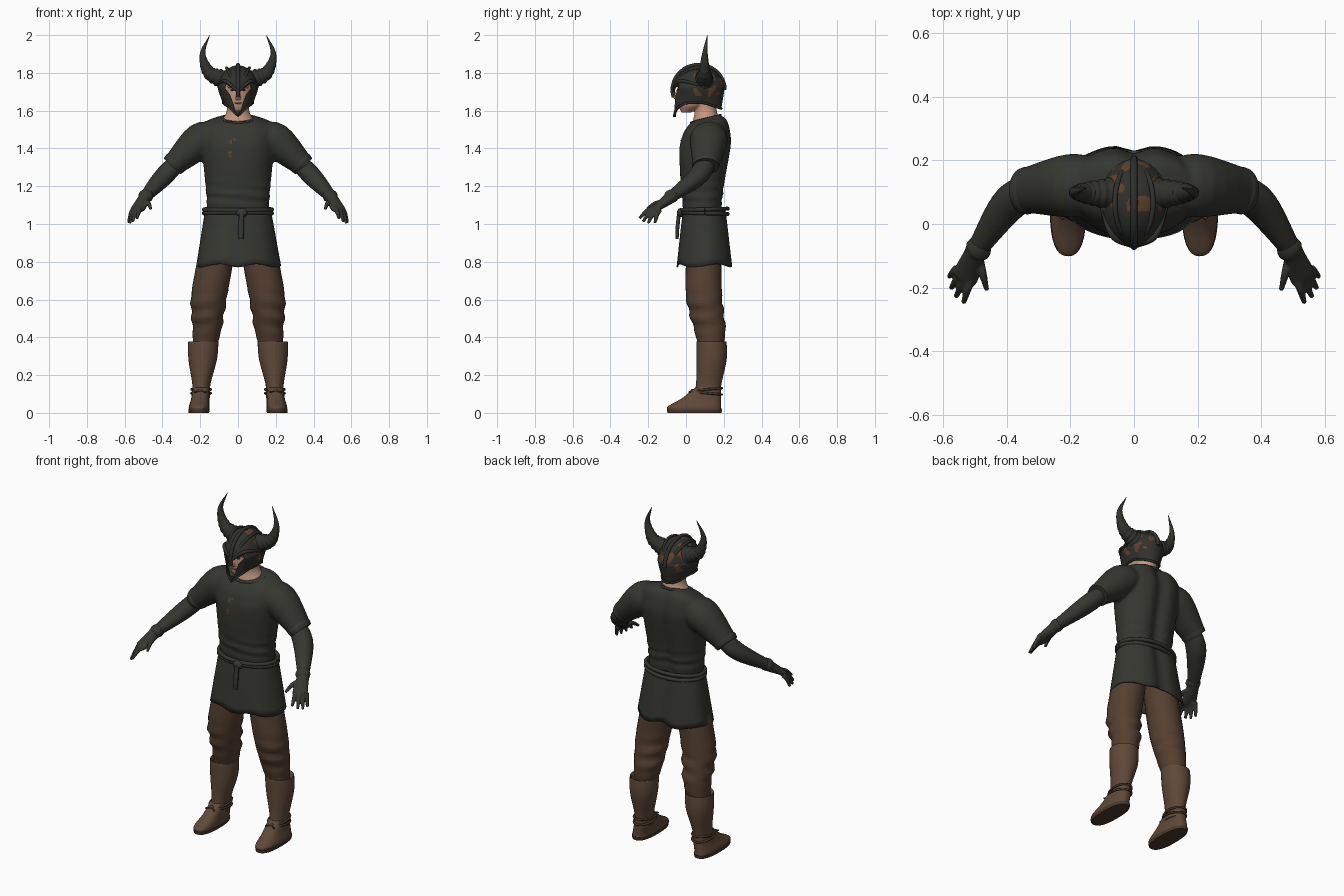
import bpy, bmesh, math, random
from mathutils import Vector, Matrix, noise

random.seed(4)
if "Cube" in bpy.data.objects:
    bpy.data.objects.remove(bpy.data.objects["Cube"])
ACROSS, FORE, UP = Vector((1, 0, 0)), Vector((0, 1, 0)), Vector((0, 0, 1))


def material(name, *rgb):
    mat = bpy.data.materials.new(name)
    mat.use_nodes = True
    mat.diffuse_color = (*rgb, 1)
    mat.node_tree.nodes["Principled BSDF"].inputs["Base Color"].default_value = (*rgb, 1)
    return mat


CLOTH = material("dark green cloth", .036, .038, .03)
IRON = material("dark iron", .03, .031, .026)
RUST = material("rust", .12, .055, .025)
PANTS = material("brown wool", .09, .05, .03)
LEATHER = material("boot leather", .115, .066, .04)
SOLE = material("sole leather", .07, .04, .024)
SKIN = material("skin", .56, .31, .21)
LIPS = material("dark lips", .3, .13, .09)


def smooth_rows(rows, steps):
    """Evenly stepped smooth curve through the rows."""
    knots = [Vector(row) for row in rows]
    knots = [2 * knots[0] - knots[1]] + knots + [2 * knots[-1] - knots[-2]]
    out = []
    for before, start, end, after in zip(knots, knots[1:], knots[2:], knots[3:]):
        leave, arrive = (end - before) / 2, (after - start) / 2
        for i in range(steps):
            t = i / steps
            ease = t * t * (3 - 2 * t)
            out.append(start.lerp(end, ease) + leave * t * (1 - t) ** 2 - arrive * t * t * (1 - t))
    return out + [knots[-2]]


def loft(bm, rows, side=None, sides=32, steps=4, power=1, warp=None, caps=True):
    """Rows are x, y, z and two radii; rings are level, or square to the path if side is given."""
    rows = smooth_rows(rows, steps)
    rings = []
    for i, row in enumerate(rows):
        centre, u, v = row.to_3d() if len(row) == 3 else Vector(row[:3]), ACROSS, FORE
        if side:
            along = Vector(rows[min(i + 1, len(rows) - 1)][:3]) - Vector(rows[max(i - 1, 0)][:3])
            u = along.cross(side).normalized()
            v = u.cross(along).normalized()
        ring = []
        for k in range(sides):
            c, s = math.cos(math.tau * k / sides), math.sin(math.tau * k / sides)
            point = centre + u * math.copysign(abs(c) ** power, c) * max(row[3], .001) \
                + v * math.copysign(abs(s) ** power, s) * max(row[4], .001)
            ring.append(bm.verts.new(warp(point) if warp else point))
        rings.append(ring)
    for low, high in zip(rings, rings[1:]):
        for k in range(sides):
            bm.faces.new((low[k], low[k - 1], high[k - 1], high[k]))
    if caps:
        bm.faces.new(rings[0])
        bm.faces.new(rings[-1][::-1])


def ball(bm, at, *size):
    bmesh.ops.create_uvsphere(bm, u_segments=16, v_segments=8, radius=1,
                              matrix=Matrix.Translation(at) @ Matrix.Diagonal((*size, 1)))


def finish(name, bm, *mats, mirror=False, voxel=0):
    bmesh.ops.recalc_face_normals(bm, faces=bm.faces)
    mesh = bpy.data.meshes.new(name)
    bm.to_mesh(mesh)
    bm.free()
    ob = bpy.data.objects.new(name, mesh)
    bpy.context.collection.objects.link(ob)
    for mat in mats:
        mesh.materials.append(mat)
    bpy.context.view_layer.objects.active = ob
    ob.select_set(True)
    bpy.ops.object.shade_smooth_by_angle(angle=math.radians(50))
    ob.select_set(False)
    if mirror:
        ob.modifiers.new("mirror", "MIRROR")
    if voxel:
        blend = ob.modifiers.new("blend", "REMESH")
        blend.mode, blend.voxel_size, blend.use_smooth_shade = "VOXEL", voxel, True
        soften = ob.modifiers.new("soften", "SMOOTH")
        soften.factor, soften.iterations = .5, 5
    return ob


def part(name, mat, rows, mirror=False, **options):
    bm = bmesh.new()
    loft(bm, rows, **options)
    return finish(name, bm, mat, mirror=mirror)


def hoop(x, y, z, wide, deep, thick, tilt=0):
    """Closed path around an ellipse, sloping with tilt from front to back."""
    turns = [math.tau * i / 32 for i in range(33)]
    return [(x + wide * math.cos(a), y + deep * math.sin(a), z + tilt * math.sin(a), thick, thick) for a in turns]


def bump(value, middle, width):
    return math.exp(-((value - middle) / width) ** 2)


# Tunic: torso with spine groove, sloping neckline and waist folds, blended with the sleeves
def torso_shape(p):
    back = p.y > .11
    p.y += -.025 * bump(p.x, 0, .04) if back else .008 * bump(p.x, 0, .04) * bump(p.z, 1.4, .1)
    p.z += (p.y - .11) * max(0, p.z - 1.48) * 3
    fold = .005 * bump(p.z, 1.15, .06) * math.sin(110 * p.z + 9 * p.x)
    p.x *= 1 + fold * 4
    p.y += fold if back else -fold
    return p


bm = bmesh.new()
loft(bm, [(0, .09, 1.02, .16, .1), (0, .09, 1.18, .17, .115), (0, .1, 1.38, .19, .14), (0, .11, 1.46, .2, .135),
          (0, .115, 1.53, .185, .11), (0, .11, 1.565, .1, .075)], power=.9, sides=64, steps=9, warp=torso_shape)
for s in (1, -1):
    loft(bm, [(s * .12, .12, 1.46, .085, .07), (s * .2, .12, 1.44, .1, .095), (s * .345, .105, 1.31, .07, .06)],
         side=UP)
tunic = finish("tunic", bm, CLOTH, voxel=.009)
part("sleeve_hem", CLOTH, [(.325, .105, 1.33, .07, .062), (.335, .105, 1.32, .075, .065), (.35, .105, 1.305, .07, .06)],
     side=UP, mirror=True)
part("collar", CLOTH, hoop(0, .105, 1.556, .103, .077, .007, tilt=.02), side=UP, sides=8, steps=1)


# Skirt with a wavy hem, open below
def skirt_shape(p):
    turn, low = math.atan2(p.y - .1, p.x), (1.08 - p.z) * 4
    p.x *= 1 + .02 * low * math.sin(7 * turn + 1)
    p.y -= .02 * bump(p.x, 0, .04) if p.y > .1 else 0
    p.z += .007 * low * math.sin(5 * turn)
    return p


skirt = part("skirt", CLOTH, [(0, .1, 1.08, .168, .11), (0, .1, 1.04, .18, .12), (0, .1, .78, .223, .15)],
             sides=64, steps=8, power=.88, warp=skirt_shape, caps=False)
skirt.modifiers.new("cloth", "SOLIDIFY").thickness = .008

# Rope belt with a knot and a hanging end
bm = bmesh.new()
for way in (1, -1):
    loft(bm, hoop(0, .1, 1.067 + way * .01, .18, .12, .011, tilt=way * .004), side=UP, sides=10, steps=1)
ball(bm, (.02, -.03, 1.06), .03, .018, .024)
loft(bm, [(.02, -.036, 1.07, .012, .01), (.016, -.046, .97, .016, .01), (.016, -.047, .92, .012, .008)], side=FORE)
finish("rope_belt", bm, CLOTH)

# Rust stains laid onto the tunic front
bm = bmesh.new()
for x, z in ((-.03, 1.44), (-.05, 1.37)):
    for spot in range(5):
        at = (x + random.uniform(-.013, .013), -.2, z + random.uniform(-.013, .013))
        bmesh.ops.create_circle(bm, cap_ends=True, segments=7, radius=random.uniform(.005, .009),
                                matrix=Matrix.Translation(at) @ Matrix.Rotation(math.pi / 2, 4, 'X'))
lay = finish("rust_stains", bm, RUST).modifiers.new("lay", "SHRINKWRAP")
lay.target, lay.wrap_method, lay.offset = tunic, "PROJECT", .002
lay.use_project_y, lay.use_positive_direction = True, True

# Forearms and gloved hands; the four fingers fan out from index to little finger
part("forearm", CLOTH, [(.3, .11, 1.35, .05, .045), (.39, .065, 1.255, .056, .049), (.5, -.09, 1.135, .03, .028)],
     side=UP, mirror=True, steps=8)
bm = bmesh.new()
loft(bm, [(.48, -.06, 1.155, .035, .034), (.49, -.08, 1.145, .042, .036), (.5, -.095, 1.13, .034, .03),
          (.53, -.165, 1.08, .042, .018), (.54, -.18, 1.07, .03, .012)], side=UP)


def finger(base, tip):
    middle = base.lerp(tip, .5) + UP * .012
    loft(bm, [(*base, .015, .015), (*middle, .0125, .0125), (*tip, .008, .008)], side=UP, sides=12)


finger(Vector((.485, -.115, 1.115)), Vector((.462, -.207, 1.08)))
for i in range(4):
    fan = i / 3
    spread = Vector((.01, -.01, -.01)) * math.sin(math.pi * fan)
    finger(Vector((.51, -.165, 1.085)).lerp(Vector((.555, -.14, 1.075)), fan),
           Vector((.535, -.247, 1.03)).lerp(Vector((.58, -.165, 1.005)), fan) + spread)
finish("gloved_hand", bm, CLOTH, mirror=True, voxel=.004)


# Trouser legs with folds at the knee
def leg_shape(p):
    fold = .006 * math.sin(75 * p.z + 8 * p.x) * bump(p.z, .53, .09)
    return p + (ACROSS - FORE) * fold


part("trouser_leg", PANTS, [(.09, .1, .98, .085, .09), (.125, .093, .78, .096, .094), (.155, .097, .6, .094, .095),
                            (.164, .126, .44, .076, .083), (.18, .132, .33, .06, .06)],
     mirror=True, steps=8, warp=leg_shape)

# Boots: shaft, foot, sole and ankle straps
part("boot_shaft", LEATHER, [(.184, .135, .34, .06, .06), (.184, .135, .372, .074, .074), (.184, .135, .37, .08, .08),
                             (.187, .135, .28, .075, .08), (.194, .12, .15, .048, .067), (.197, .11, .08, .05, .073)],
     mirror=True, steps=6)
part("boot_foot", LEATHER, [(.206, .045, .014, .054, .143), (.206, .045, .035, .054, .141), (.2, .08, .075, .048, .105),
                            (.195, .117, .135, .045, .067)], mirror=True, power=.8)
part("boot_sole", SOLE, [(.207, .045, 0, .054, .143), (.207, .045, .018, .057, .146)], mirror=True, power=.8)
bm = bmesh.new()
for way in (1, -1):
    loft(bm, hoop(.195, .114, .114 + way * .01, .052, .076, .006, tilt=way * .007), side=UP, sides=8, steps=1)
    loft(bm, [(.2, .035, .115, .005, .005), (.2 + way * .03, .015, .11, .004, .004)], side=UP, sides=8)
ball(bm, (.2, .035, .115), .014, .012, .012)
finish("ankle_straps", bm, SOLE, mirror=True)

# Neck and face
bm = bmesh.new()
loft(bm, [(0, .11, 1.53, .098, .078), (0, .105, 1.59, .062, .06), (0, .1, 1.65, .058, .06)])
loft(bm, [(0, 0, 1.59, .025, .025), (0, .04, 1.64, .066, .083), (0, .06, 1.75, .08, .1), (0, .06, 1.79, .05, .06)])
loft(bm, [(0, -.04, 1.715, .008, .009), (0, -.055, 1.67, .015, .013), (0, -.046, 1.658, .012, .008)])
for s in (1, -1):
    ball(bm, (s * .032, -.032, 1.728), .026, .014, .009)
finish("neck_and_face", bm, SKIN, voxel=.004)
for name, mat, at, size in (("lips", LIPS, (0, -.04, 1.64), .019), ("eyes", IRON, (.03, -.04, 1.71), .011)):
    bm = bmesh.new()
    ball(bm, at, size, .007, .005)
    finish(name, bm, mat, mirror=name == "eyes")


# Helmet shell: rim dips to a point in front and lower at the nape, rust patches toward the back
def rim_height(x, y):
    if y < .03:
        return 1.567 + min(.07, abs(x))
    return 1.637 - .35 * max(0, y - .1)


def helmet_shape(p):
    drop = max(0, 1.71 - p.z) / .11
    p.z += drop * (rim_height(p.x, p.y) - 1.6)
    return p


def dome_arc(first, last, lean, size, thick):
    """Path from brow to nape over the helmet, leaning outward by lean at the top."""
    arc = [first + (last - first) * i / 16 for i in range(17)]
    return [(lean * math.sin(a), .067 - size * math.cos(a), 1.71 + size * .96 * math.sin(a), thick, thick) for a in arc]


rise = [i * .18 for i in range(9)]
bm = bmesh.new()
loft(bm, [(0, .062, 1.6, .08, .124)]
     + [(0, .067, 1.71 + .13 * math.sin(a), .105 * math.cos(a), .136 * math.cos(a)) for a in rise],
     sides=96, steps=6, warp=helmet_shape, caps=False)
for f in bm.faces:
    middle = f.calc_center_median()
    f.material_index = int(middle.y > .04 and middle.z > 1.68 and noise.noise(middle * 22) > .15)
helmet = finish("helmet", bm, IRON, RUST)
plate = helmet.modifiers.new("plate", "SOLIDIFY")
plate.thickness, plate.offset = .008, -1

# Face opening cutter
half = [(.02, 1.71), (.062, 1.738), (.068, 1.718), (.04, 1.68), (.014, 1.6)]
bm = bmesh.new()
face = bm.faces.new([bm.verts.new((x, -.3, z)) for x, z in half + [(-x, z) for x, z in reversed(half)]])
pushed = bmesh.ops.extrude_face_region(bm, geom=[face])["geom"]
bmesh.ops.translate(bm, vec=FORE * .32, verts=[v for v in pushed if isinstance(v, bmesh.types.BMVert)])
cutter = finish("face_cutter", bm)
cutter.hide_render = True
cutter.hide_set(True)
cut = helmet.modifiers.new("face opening", "BOOLEAN")
cut.object, cut.operation, cut.solver = cutter, "DIFFERENCE", "EXACT"

# Helmet crest with nose guard, brow ridges and rim
part("helmet_crest", IRON, dome_arc(-.3, math.pi, lean=0, size=.138, thick=.011), side=ACROSS, sides=12, steps=1)
bm = bmesh.new()
loft(bm, [(.004, -.07, 1.705, .007, .008), (.068, -.035, 1.757, .01, .009), (.106, .07, 1.735, .006, .006)],
     side=UP, sides=10, steps=8)
loft(bm, dome_arc(.5, 2.5, lean=.06, size=.122, thick=.008), side=ACROSS, sides=10, steps=1)
finish("helmet_ridges", bm, IRON, mirror=True)
rim = [(x, y, rim_height(x, y) + .004, r, r) for x, y, z, r, r in hoop(0, .062, 0, .08, .125, .006)]
part("helmet_rim", IRON, rim, side=UP, sides=8, steps=1)

# Horns: ridged at the thick end, sweeping up to a fine point
horn = smooth_rows([(.08, .095, 1.765, .05, .048), (.155, .098, 1.805, .034, .032), (.187, .1, 1.9, .015, .015),
                    (.15, .113, 2, .001, .001)], 14)
for i, row in enumerate(horn):
    ridge = 1 + (.07 if i % 4 < 2 else -.05) * max(0, 1 - i / 34)
    row[3], row[4] = row[3] * ridge, row[4] * ridge
part("horn", IRON, horn, side=FORE, sides=20, steps=1, mirror=True)
